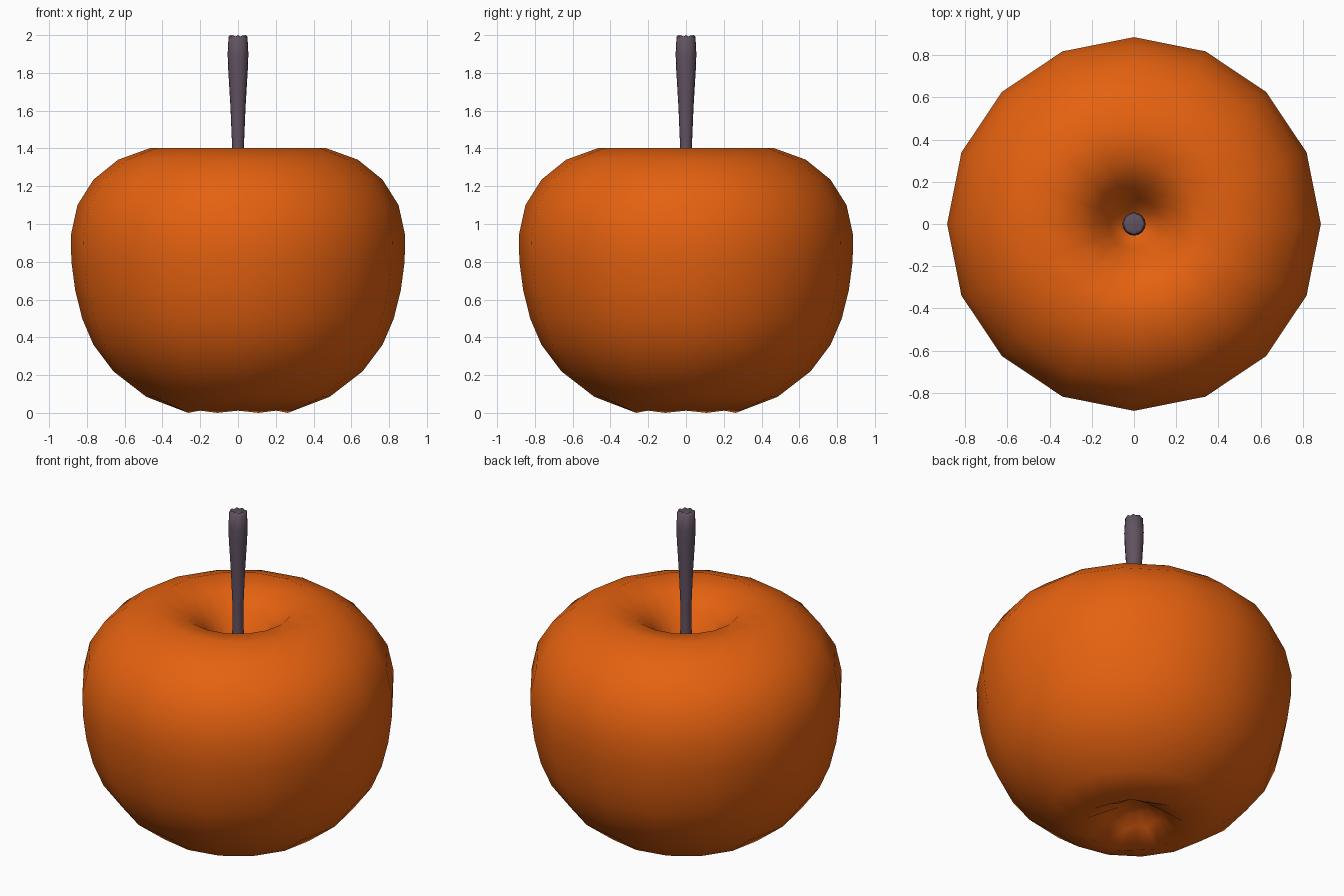
import bpy, bmesh
from math import sin, cos, pi

if "Cube" in bpy.data.objects:
    bpy.data.objects.remove(bpy.data.objects["Cube"])

SIDES = 16


def lathe(name, profile, color, ripples=()):
    """Revolve (radius, z) points; rings listed in ripples get alternating heights."""
    bm = bmesh.new()
    rings = []
    for i, (r, z) in enumerate(profile):
        if r == 0:
            rings.append([bm.verts.new((0, 0, z))] * SIDES)
            continue
        lift = ripples.get(i, 0) if ripples else 0
        rings.append([bm.verts.new((r * cos(2 * pi * k / SIDES), r * sin(2 * pi * k / SIDES),
                                    z + (lift if k % 2 == 0 else 0))) for k in range(SIDES)])
    for a, b in zip(rings, rings[1:]):
        for k in range(SIDES):
            n = (k + 1) % SIDES
            corners = list(dict.fromkeys((a[k], a[n], b[n], b[k])))
            bm.faces.new(corners).smooth = True
    bmesh.ops.recalc_face_normals(bm, faces=bm.faces)
    mesh = bpy.data.meshes.new(name)
    bm.to_mesh(mesh)
    bm.free()
    mat = bpy.data.materials.new(name + "_color")
    mat.diffuse_color = color
    mat.use_nodes = True
    mat.node_tree.nodes["Principled BSDF"].inputs["Base Color"].default_value = mat.diffuse_color
    mesh.materials.append(mat)
    obj = bpy.data.objects.new(name, mesh)
    bpy.context.collection.objects.link(obj)
    return obj


# Fruit body: lobed bottom dimple, rounded sides, deep top dimple
body = [(0, 0.14), (0.08, 0.13), (0.16, 0.07), (0.285, 0.0), (0.485, 0.085),
        (0.66, 0.22), (0.765, 0.36), (0.825, 0.50), (0.862, 0.65), (0.882, 0.80),
        (0.885, 0.94), (0.85, 1.10), (0.765, 1.235), (0.635, 1.34), (0.465, 1.402),
        (0.30, 1.375), (0.19, 1.29), (0.12, 1.18), (0.06, 1.09), (0, 1.06)]
lathe("fruit_body", body, (0.78, 0.12, 0.005, 1), {2: 0.03, 3: 0.012})

# Stem: slightly flared foot, thin neck, thicker top with a notched rim
stem = [(0, 1.04), (0.04, 1.04), (0.034, 1.20), (0.03, 1.38), (0.04, 1.62),
        (0.052, 1.82), (0.055, 1.90), (0.05, 1.985), (0.04, 1.992), (0, 1.985)]
lathe("stem", stem, (0.12, 0.085, 0.12, 1), {7: 0.008, 8: 0.008})
